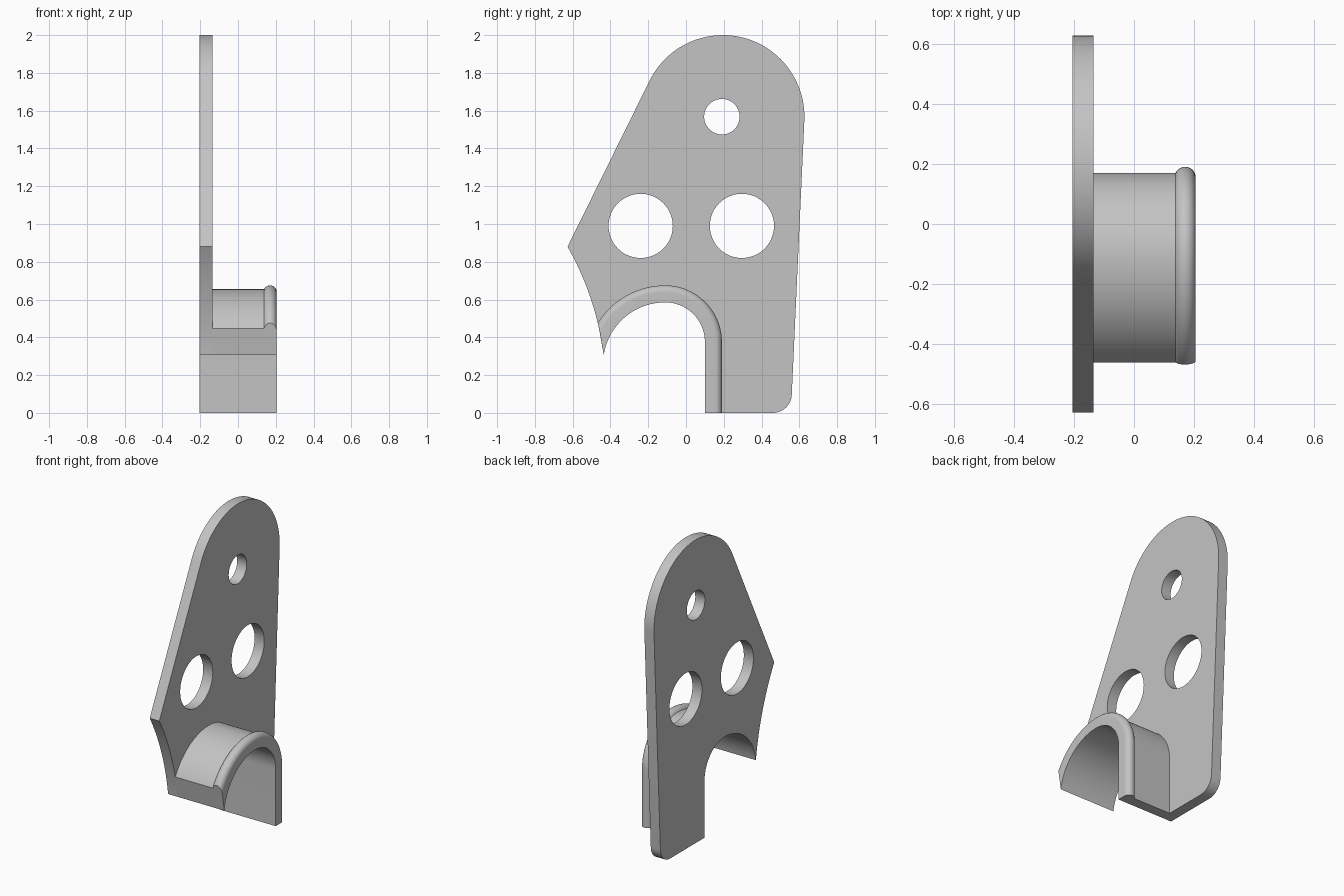
import bpy, bmesh
from math import sin, cos, pi, radians, atan2, acos, hypot, asin
from mathutils import Vector

if "Cube" in bpy.data.objects:
    bpy.data.objects.remove(bpy.data.objects["Cube"], do_unlink=True)

grey = bpy.data.materials.new("plain grey")
grey.use_nodes = True
colour = (0.55, 0.55, 0.55, 1)
grey.diffuse_color = colour
grey.node_tree.nodes["Principled BSDF"].inputs["Base Color"].default_value = colour

X_BACK, X_PLATE, X_END = -0.205, -0.135, 0.205
TIP, TOE = Vector((-0.627, 0.88)), Vector((-0.435, 0.30))


def arc(cy, cz, r, a0, a1, n):
    """Points on an arc in the y-z plane, angles in radians."""
    return [Vector((cy + r * cos(a0 + (a1 - a0) * i / n),
                    cz + r * sin(a0 + (a1 - a0) * i / n))) for i in range(n + 1)]


def finish(name, bm):
    bmesh.ops.recalc_face_normals(bm, faces=bm.faces)
    mesh = bpy.data.meshes.new(name)
    bm.to_mesh(mesh)
    bm.free()
    mesh.materials.append(grey)
    ob = bpy.data.objects.new(name, mesh)
    bpy.context.collection.objects.link(ob)
    return ob


def slab(name, outline, x0, x1):
    """Outline in y-z, extruded along x."""
    bm = bmesh.new()
    face = bm.faces.new([bm.verts.new((x0, p.x, p.y)) for p in outline])
    out = bmesh.ops.extrude_face_region(bm, geom=[face])
    verts = [g for g in out["geom"] if isinstance(g, bmesh.types.BMVert)]
    bmesh.ops.translate(bm, verts=verts, vec=(x1 - x0, 0, 0))
    return finish(name, bm)


# Shallow concave arc at the front edge, from the tip down to the toe
chord = TOE - TIP
sag = 0.03
wheel_r = chord.length ** 2 / (8 * sag) + sag / 2
outward = Vector((chord.y, -chord.x)).normalized()      # towards -y
wheel = (TIP + TOE) / 2 + outward * (wheel_r - sag)

# Arch: straight leg, tight rear quarter, wide front curve
ARCH_Y, REAR_Z, REAR_R, FRONT_Z, FRONT_R = -0.11, 0.375, 0.21, 0.255, 0.33


def arch_path(d):
    """Arch line offset outwards by d, ending on the concave front edge."""
    r = FRONT_R + d
    lo, hi = pi / 2, pi * 1.05
    for _ in range(40):
        mid = (lo + hi) / 2
        p = Vector((ARCH_Y + r * cos(mid), FRONT_Z + r * sin(mid)))
        if (p - wheel).length > wheel_r:
            lo = mid
        else:
            hi = mid
    leg = [Vector((ARCH_Y + REAR_R + d, 0))]
    return (leg + arc(ARCH_Y, REAR_Z, REAR_R + d, 0, pi / 2, 32)
            + arc(ARCH_Y, FRONT_Z, r, pi / 2, lo, 32)[1:])


# Side plate outline
HEAD_Y, HEAD_Z, HEAD_R = 0.195, 1.568, 0.432
to_tip = TIP - Vector((HEAD_Y, HEAD_Z))
tangent = atan2(to_tip.y, to_tip.x) % (2 * pi) - acos(HEAD_R / to_tip.length)
inner = arch_path(0)
toe = inner[-1]
a_toe = atan2(toe.y - wheel.y, toe.x - wheel.x)
a_tip = atan2(TIP.y - wheel.y, TIP.x - wheel.x)
outline = arc(0.46, 0.1, 0.1, -pi / 2, -radians(2.4), 12)
outline += arc(HEAD_Y, HEAD_Z, HEAD_R, -radians(2.4), tangent, 56)
outline += arc(wheel.x, wheel.y, wheel_r, a_tip, a_toe, 20)
outline += inner[-2::-1]
plate = slab("side_plate", outline, X_BACK, X_PLATE)

# Three round holes through the plate
for y, z, r in ((0.19, 1.568, 0.094), (-0.24, 0.99, 0.17), (0.296, 0.99, 0.17)):
    cutter = slab("hole_cutter", arc(y, z, r, 0, 2 * pi, 48)[:-1], -0.3, 0)
    cutter.hide_render = True
    mod = plate.modifiers.new("hole", "BOOLEAN")
    mod.operation, mod.solver, mod.object = "DIFFERENCE", "EXACT", cutter
    bpy.context.view_layer.objects.active = plate
    bpy.ops.object.modifier_apply(modifier=mod.name)
    bpy.data.objects.remove(cutter, do_unlink=True)

# Arched flange with a rounded bead along its free edge
BEAD_X, BEAD_D, BEAD_R, WALL = 0.17, 0.055, 0.035, 0.07
section = [Vector((X_PLATE, 0)), Vector((X_END, 0))]
section += arc(BEAD_X, BEAD_D, BEAD_R, 0, pi - asin((WALL - BEAD_D) / BEAD_R), 16)
section.append(Vector((X_PLATE, WALL)))
bm = bmesh.new()
rails = [[bm.verts.new((s.x, p.x, p.y)) for p in arch_path(s.y)] for s in section]
for a, b in zip(rails, rails[1:] + rails[:1]):
    for i in range(len(a) - 1):
        bm.faces.new((a[i], a[i + 1], b[i + 1], b[i]))
for end in (0, -1):
    bm.faces.new([rail[end] for rail in rails])
flange = finish("arched_flange", bm)

# Smooth curves, sharp edges
for ob in bpy.context.selected_objects:
    ob.select_set(False)
for ob in (plate, flange):
    ob.select_set(True)
bpy.context.view_layer.objects.active = plate
bpy.ops.object.shade_smooth_by_angle(angle=radians(30))
